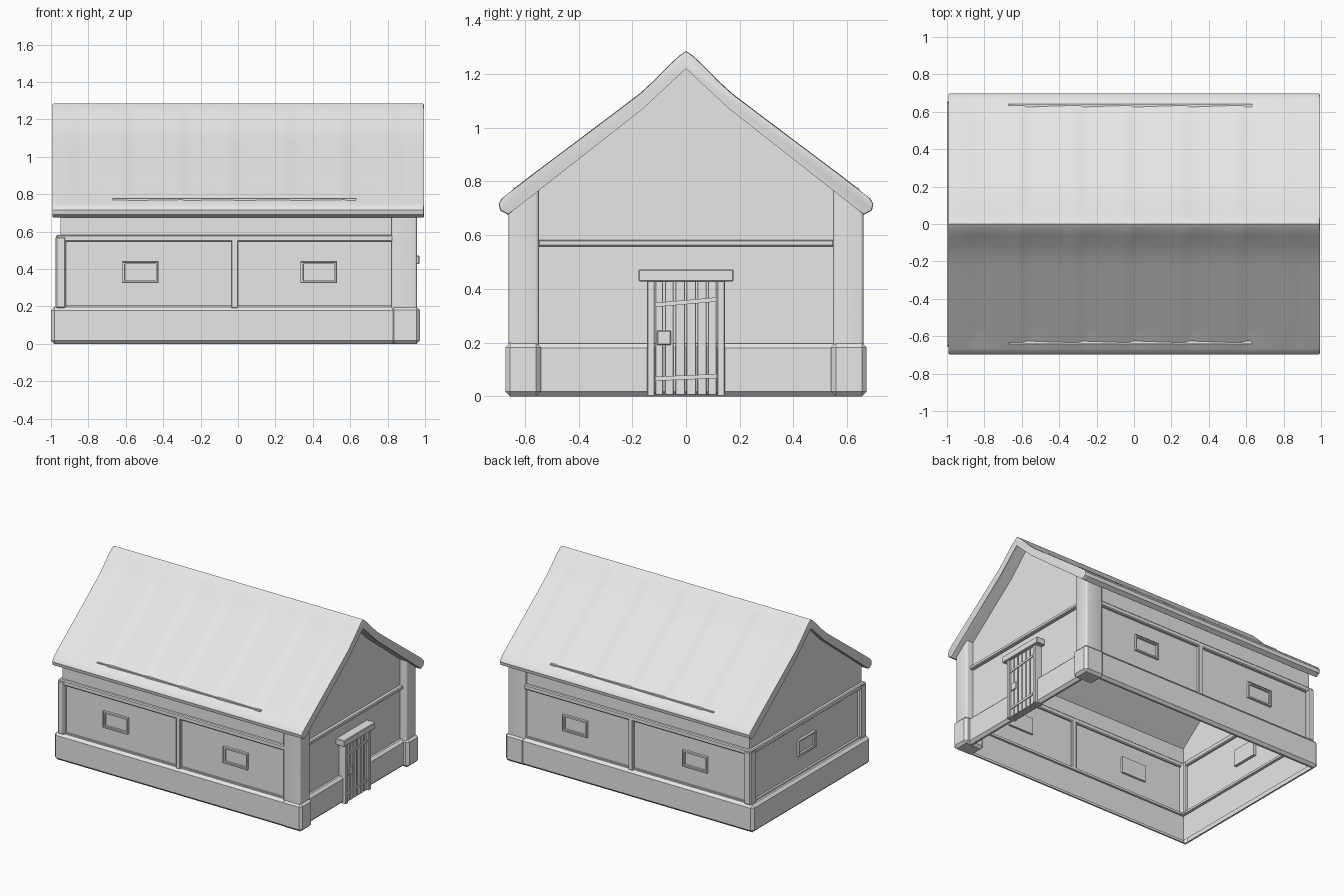
import bpy, bmesh, math
from mathutils import Vector

cube = bpy.data.objects.get("Cube")
if cube:
    bpy.data.objects.remove(cube, do_unlink=True)

GREY = bpy.data.materials.new("plain grey")
GREY.use_nodes = True
GREY.diffuse_color = (0.8, 0.8, 0.8, 1)
GREY.node_tree.nodes["Principled BSDF"].inputs["Base Color"].default_value = (0.8, 0.8, 0.8, 1)


def finish(bm, name, smooth=False):
    bmesh.ops.recalc_face_normals(bm, faces=bm.faces[:])
    mesh = bpy.data.meshes.new(name)
    bm.to_mesh(mesh)
    bm.free()
    mesh.materials.append(GREY)
    obj = bpy.data.objects.new(name, mesh)
    bpy.context.collection.objects.link(obj)
    if smooth:
        bpy.ops.object.select_all(action='DESELECT')
        obj.select_set(True)
        bpy.context.view_layer.objects.active = obj
        bpy.ops.object.shade_smooth_by_angle(angle=math.radians(35))
    return obj


def box_mesh(x, y, z, bevel=0.0, segments=1):
    bm = bmesh.new()
    bmesh.ops.create_cube(bm, size=1)
    for v in bm.verts:
        for i, (a, b) in enumerate((x, y, z)):
            v.co[i] = a if v.co[i] < 0 else b
    if bevel:
        bmesh.ops.bevel(bm, geom=bm.edges[:], offset=bevel, segments=segments,
                        affect='EDGES', profile=0.5)
    return bm


def box(name, x, y, z, bevel=0.0, segments=1):
    return finish(box_mesh(x, y, z, bevel, segments), name, segments > 1)


def facing(bm, direction):
    """Largest face pointing along a direction."""
    bm.normal_update()
    return max((f for f in bm.faces if f.normal.dot(direction) > 0.9), key=lambda f: f.calc_area())


def window(name, x, y, z, direction):
    """Framed window block with a sunken pane."""
    bm = box_mesh(x, y, z)
    for width, depth in ((0.006, 0.005), (0.012, 0.018)):
        pane = facing(bm, direction)
        bmesh.ops.inset_region(bm, faces=[pane], thickness=width)
        bmesh.ops.inset_region(bm, faces=[pane], thickness=0.002)
        bmesh.ops.translate(bm, verts=pane.verts, vec=-depth * direction)
    finish(bm, name)


def span(side, a, b):
    return tuple(sorted((side * a, side * b)))


WALL_Y, BEAM_Y = 0.635, 0.657
WALL_LEFT, WALL_RIGHT = -0.95, 0.905

# Wall shell with both gables, open below
bm = bmesh.new()
half = [(0.635, 0.01), (0.635, 0.715), (0.16, 1.088), (0, 1.25)]
outline = half + [(-y, z) for y, z in reversed(half[:-1])]
ends = [[bm.verts.new((x, y, z)) for y, z in outline] for x in (WALL_LEFT, WALL_RIGHT)]
for ring in ends:
    bm.faces.new(ring)
for i in range(len(outline) - 1):
    bm.faces.new((ends[0][i], ends[0][i + 1], ends[1][i + 1], ends[1][i]))
finish(bm, "wall_shell")

# Plinth ring, open above and below
bm = box_mesh((-1.0, 0.937), (-0.668, 0.668), (0, 0.197), 0.018)
for direction in (Vector((0, 0, 1)), Vector((0, 0, -1))):
    cap = facing(bm, direction)
    bmesh.ops.inset_region(bm, faces=[cap], thickness=0.02)
    bmesh.ops.delete(bm, geom=[cap], context='FACES')
finish(bm, "plinth")

# Long sides: posts, beams, pillars and windows
for side, label in ((-1, "front"), (1, "back")):
    depth = span(side, 0.62, BEAM_Y)
    box(label + "_top_beam", (-0.972, 0.83), depth, (0.547, 0.582), 0.006)
    box(label + "_bottom_beam", (-0.972, 0.83), span(side, 0.62, 0.645), (0.19, 0.206))
    box(label + "_middle_post", (-0.035, 0.0), depth, (0.19, 0.56), 0.004)
    box(label + "_end_post", (-0.975, -0.92), span(side, 0.59, BEAM_Y + 0.003), (0.19, 0.575), 0.008)
    box(label + "_corner_block", (0.815, 0.972), span(side, 0.54, 0.672), (0, 0.2), 0.018)
    for i, x in enumerate((-0.522, 0.432)):
        window(f"{label}_window_{i + 1}", (x - 0.098, x + 0.098), span(side, 0.62, 0.652),
               (0.325, 0.442), Vector((0, side, 0)))

    # Pillar with its top cut to the roof slope
    bm = box_mesh((0.82, 0.957), span(side, 0.547, 0.66), (0.18, 0.7))
    for v in bm.verts:
        if v.co.z > 0.5:
            v.co.z = 0.7 if abs(v.co.y) > 0.6 else 0.79
    upright = [e for e in bm.edges if abs(e.verts[0].co.z - e.verts[1].co.z) > 0.3]
    bmesh.ops.bevel(bm, geom=upright, offset=0.012, segments=3, affect='EDGES', profile=0.5)
    finish(bm, label + "_pillar", True)

# Short sides: beams and end window
box("door_side_beam", (0.89, 0.93), (-0.55, 0.55), (0.557, 0.582), 0.005)
box("end_top_beam", (-0.973, -0.93), (-0.65, 0.65), (0.547, 0.582), 0.006)
box("end_bottom_beam", (-0.965, -0.93), (-0.64, 0.64), (0.19, 0.206))
window("end_window", (-0.968, -0.93), (-0.098, 0.098), (0.325, 0.442), Vector((-1, 0, 0)))

# Door: jambs, lintel, planks, battens and lock
for side, label in ((-1, "front"), (1, "back")):
    box(label + "_door_jamb", (0.89, 0.958), span(side, 0.117, 0.145), (0, 0.435), 0.003)
box("door_lintel", (0.89, 0.97), (-0.177, 0.177), (0.427, 0.472), 0.004)
seams = (-0.117, -0.082, -0.043, -0.001, 0.04, 0.079, 0.117)
for i, (a, b) in enumerate(zip(seams, seams[1:])):
    box(f"door_plank_{i + 1}", (0.89, 0.948), (a + 0.003, b - 0.003), (0.004, 0.43), 0.002)
for name, z, tilt in (("lower_batten", 0.07, -0.005), ("upper_batten", 0.35, 0.01)):
    bm = box_mesh((0.935, 0.954), (-0.114, 0.114), (z - 0.008, z + 0.008))
    for v in bm.verts:
        v.co.z += math.copysign(tilt, v.co.y)
    finish(bm, name)
box("door_lock", (0.935, 0.955), (-0.108, -0.055), (0.19, 0.245), 0.004)

# Roof: thick bent sheet lofted along the ridge, gently rippled on top
top = [(0, 1.285), (0.025, 1.268), (0.06, 1.233), (0.12, 1.172), (0.17, 1.126), (0.23, 1.08),
       (0.4, 0.952), (0.56, 0.832), (0.62, 0.786), (0.665, 0.752)]
under = [(0.687, 0.735), (0.697, 0.716), (0.692, 0.692), (0.662, 0.675), (0.64, 0.693),
         (0.16, 1.07), (0, 1.23)]
half = top + under
profile = half + [(-y, z) for y, z in reversed(half[1:-1])]
stations = [-0.993, -0.96] + [-0.93 + 0.03 * i for i in range(63)] + [0.965, 0.995]


def ripple(x, y, z):
    on_panel = 0.05 < abs(y) < 0.63 and any(abs(abs(y) - p) + abs(z - q) < 1e-5 for p, q in top)
    if not on_panel:
        return 0
    edge = min(1, max(0, (0.91 - abs(x)) / 0.06))
    return edge * (0.009 * ((x / 0.29 + 10) % 1) - 0.006)


bm = bmesh.new()
rings = [[bm.verts.new((x, y, z + ripple(x, y, z))) for y, z in profile] for x in stations]
count = len(profile)
for a, b in zip(rings, rings[1:]):
    for i in range(count):
        j = (i + 1) % count
        bm.faces.new((a[i], a[j], b[j], b[i]))
caps = [bm.faces.new(rings[0]), bm.faces.new(rings[-1])]
rim = [e for cap in caps for e in cap.edges]
bmesh.ops.bevel(bm, geom=rim, offset=0.008, segments=2, affect='EDGES', profile=0.5)
finish(bm, "roof", True)

# Thin lips along the lower roof edges
for side, label in ((-1, "front"), (1, "back")):
    box(label + "_eave_lip", (-0.67, 0.63), span(side, 0.61, 0.642), (0.765, 0.777))
